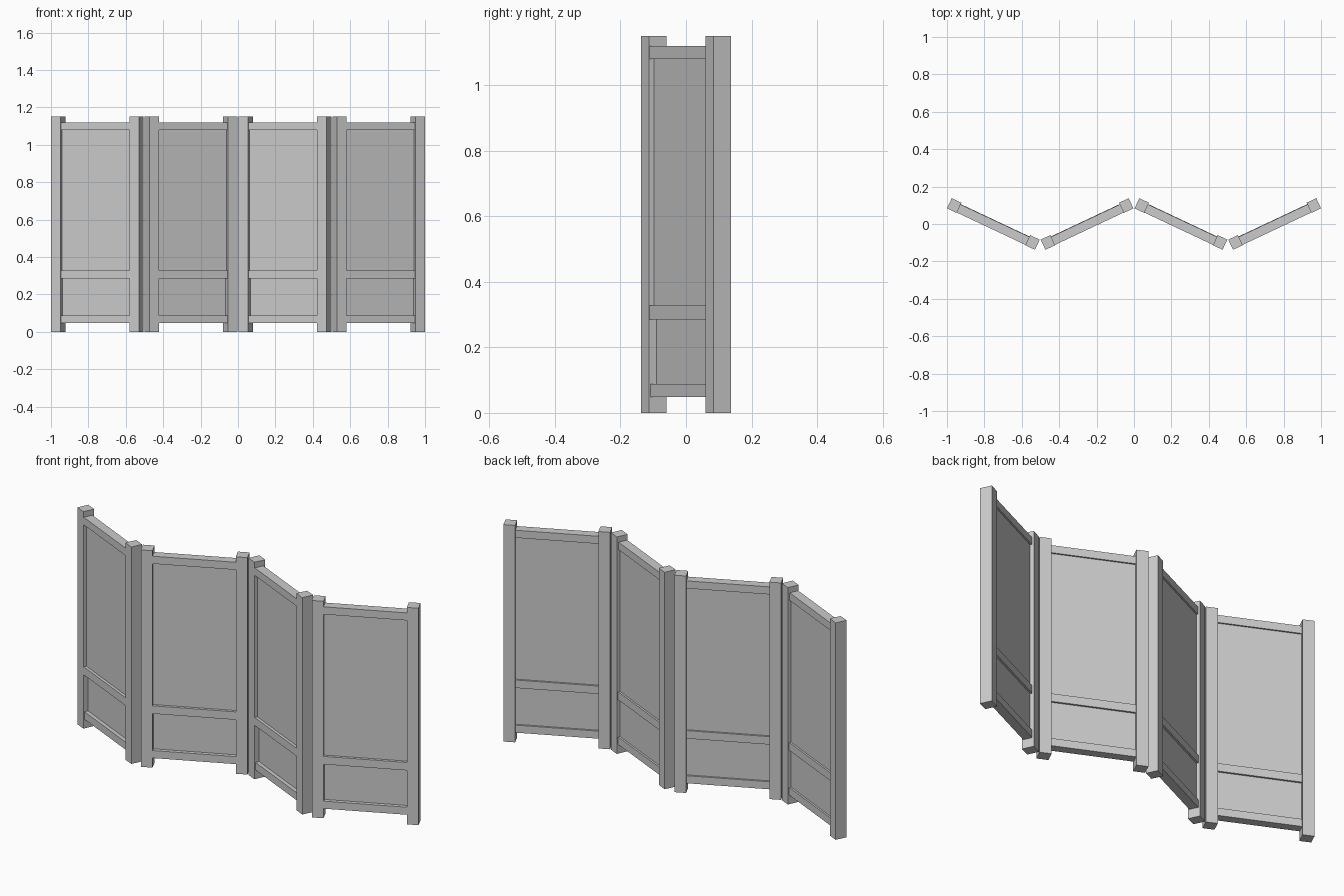
import bpy, math
from mathutils import Matrix, Vector

if "Cube" in bpy.data.objects:
    bpy.data.objects.remove(bpy.data.objects["Cube"])

ANGLE = math.radians(25.2)
LENGTH, HEIGHT = 0.52, 1.15
POST_W, POST_D = 0.057, 0.060


def box(name, lo, hi, frame):
    """Axis-aligned box in panel space, placed by the panel frame."""
    lo, hi = Vector(lo), Vector(hi)
    bpy.ops.mesh.primitive_cube_add(size=1)
    ob = bpy.context.object
    ob.name = name
    size = hi - lo
    ob.data.transform(frame @ Matrix.Translation((lo + hi) / 2)
                      @ Matrix.Diagonal((size.x, size.y, size.z, 1)))
    return ob


half = LENGTH / 2
inner = half - POST_W

# rails and boards: name, front y, back y, bottom z, top z
CROSS_PARTS = [
    ("top_rail", -0.028, 0.020, 1.08, 1.12),
    ("middle_rail", -0.028, 0.022, 0.285, 0.327),
    ("bottom_rail", -0.024, 0.022, 0.048, 0.088),
    ("upper_board", -0.013, 0.012, 0.32, 1.09),
    ("lower_board", -0.004, 0.012, 0.08, 0.29),
]

# four folding leaves in a zigzag
for i, x in enumerate((-0.752, -0.251, 0.251, 0.752)):
    turn = ANGLE if i % 2 else -ANGLE
    frame = Matrix.Translation((x, 0, 0)) @ Matrix.Rotation(turn, 4, 'Z')
    # corner posts
    for side, x0 in (("left", -half), ("right", inner)):
        box(f"{side}_post_{i + 1}", (x0, -POST_D / 2, 0),
            (x0 + POST_W, POST_D / 2, HEIGHT), frame)
    # rails and infill boards between the posts
    for name, y0, y1, z0, z1 in CROSS_PARTS:
        box(f"{name}_{i + 1}", (-inner, y0, z0), (inner, y1, z1), frame)
